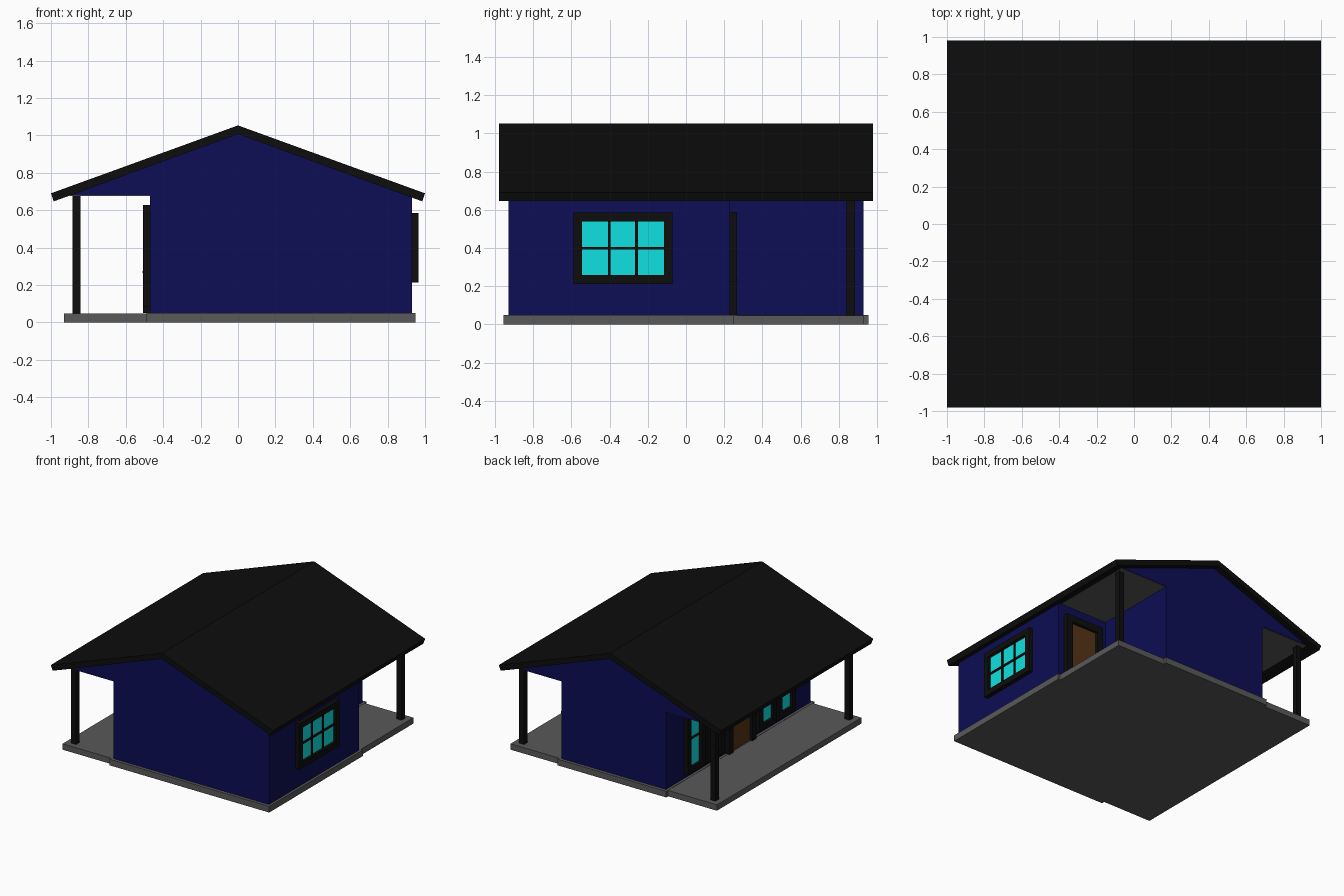
import bpy, bmesh
from math import radians
from mathutils import Matrix, Vector

if "Cube" in bpy.data.objects:
    bpy.data.objects.remove(bpy.data.objects["Cube"])


def material(name, rgb):
    m = bpy.data.materials.new(name)
    m.diffuse_color = (*rgb, 1)
    m.use_nodes = True
    m.node_tree.nodes["Principled BSDF"].inputs["Base Color"].default_value = m.diffuse_color
    return m


NAVY = material("navy_wall", (0.004, 0.004, 0.09))
BLACK = material("black_trim", (0.004, 0.004, 0.004))
STONE = material("grey_slab", (0.1, 0.1, 0.1))
GLASS = material("cyan_glass", (0.005, 0.75, 0.75))
WOOD = material("brown_wood", (0.09, 0.035, 0.008))
STEEL = material("steel", (0.3, 0.3, 0.3))


def finish(name, bm, mat):
    bmesh.ops.recalc_face_normals(bm, faces=bm.faces)
    me = bpy.data.meshes.new(name)
    bm.to_mesh(me)
    bm.free()
    me.materials.append(mat)
    ob = bpy.data.objects.new(name, me)
    bpy.context.collection.objects.link(ob)
    return ob


def boxes(name, spans, mat, matrix=Matrix()):
    """One object from boxes given as (x0, x1, y0, y1, z0, z1)."""
    bm = bmesh.new()
    for x0, x1, y0, y1, z0, z1 in spans:
        place = Matrix.Translation(((x0 + x1) / 2, (y0 + y1) / 2, (z0 + z1) / 2))
        size = Matrix.Diagonal((x1 - x0, y1 - y0, z1 - z0, 1))
        bmesh.ops.create_cube(bm, size=1, matrix=matrix @ place @ size)
    return finish(name, bm, mat)


def prism(name, points, push, mat):
    """Extrude a flat outline along the vector push."""
    bm = bmesh.new()
    face = bm.faces.new([bm.verts.new(p) for p in points])
    ext = bmesh.ops.extrude_face_region(bm, geom=[face], use_keep_orig=True)
    new = [v for v in ext["geom"] if isinstance(v, bmesh.types.BMVert)]
    bmesh.ops.translate(bm, verts=new, vec=Vector(push))
    return finish(name, bm, mat)


def facing(x, y, degrees):
    """Openings are modelled facing -y; this turns them onto a wall."""
    return Matrix.Translation((x, y, 0)) @ Matrix.Rotation(radians(degrees), 4, 'Z')


def window(name, m, width, z0, z1, cols, rows, rim=0.046, bar=0.014, out=0.035):
    w = width / 2
    frame = [(-w, -w + rim, -out, 0.005, z0, z1), (w - rim, w, -out, 0.005, z0, z1),
             (-w + rim, w - rim, -out, 0.005, z0, z0 + rim),
             (-w + rim, w - rim, -out, 0.005, z1 - rim, z1)]
    iw, ih = width - 2 * rim, z1 - z0 - 2 * rim
    for i in range(1, cols):
        x = -w + rim + iw * i / cols
        frame.append((x - bar / 2, x + bar / 2, -0.022, 0, z0 + rim, z1 - rim))
    for j in range(1, rows):
        z = z0 + rim + ih * j / rows
        frame.append((-w + rim, w - rim, -0.022, 0, z - bar / 2, z + bar / 2))
    boxes(name + "_frame", frame, BLACK, m)
    boxes(name + "_glass", [(-w + rim, w - rim, -0.012, 0.005, z0 + rim, z1 - rim)], GLASS, m)


def door(name, m, width=0.35, z0=0.05, z1=0.59, rim=0.055, out=0.037):
    w = width / 2
    boxes(name + "_frame", [(-w, -w + rim, -out, 0.005, z0, z1),
                            (w - rim, w, -out, 0.005, z0, z1),
                            (-w + rim, w - rim, -out, 0.005, z1 - rim, z1)], BLACK, m)
    boxes(name + "_panel", [(-w + rim, w - rim, -0.015, 0.005, z0, z1 - rim)], WOOD, m)
    # lever handle: stem and grip
    h = w - rim - 0.03
    boxes(name + "_handle", [(h - 0.006, h + 0.006, -0.035, -0.01, 0.264, 0.276),
                             (h - 0.06, h + 0.006, -0.04, -0.03, 0.264, 0.276)], STEEL, m)


def l_plan(left, right, end, notch_x, notch_y, z):
    return [(left, -end, z), (right, -end, z), (right, notch_y, z),
            (notch_x, notch_y, z), (notch_x, end, z), (left, end, z)]


# foundation and porch floors
prism("house_slab", l_plan(-0.49, 0.95, 0.955, 0.49, 0.25, 0), (0, 0, 0.05), STONE)
boxes("side_porch_floor", [(-0.93, -0.49, -0.93, 0.93, 0, 0.048)], STONE)
boxes("corner_porch_floor", [(0.49, 0.93, 0.25, 0.93, 0, 0.048)], STONE)

# walls and the gable block above them
prism("walls", l_plan(-0.47, 0.93, 0.93, 0.47, 0.23, 0.05), (0, 0, 0.63), NAVY)
prism("gable", [(-0.91, -0.93, 0.68), (0.91, -0.93, 0.68), (0, -0.93, 1.015)],
      (0, 1.86, 0), NAVY)

# porch ceilings
boxes("side_porch_ceiling", [(-0.9, -0.47, -0.925, 0.925, 0.676, 0.682)], STONE)
boxes("corner_porch_ceiling", [(0.47, 0.9, 0.23, 0.925, 0.676, 0.682)], STONE)

# roof: folded slab
prism("roof", [(0, -0.98, 1.053), (1, -0.98, 0.69), (0.985, -0.98, 0.647),
               (0, -0.98, 1.007), (-0.985, -0.98, 0.647), (-1, -0.98, 0.69)],
      (0, 1.96, 0), BLACK)

# porch posts
for name, x, y in (("side_front_post", -0.863, -0.863), ("side_back_post", -0.863, 0.863),
                   ("corner_post", 0.863, 0.863)):
    boxes(name, [(x - 0.022, x + 0.022, y - 0.022, y + 0.022, 0.045, 0.68)], BLACK)

# right wall window
window("right_window", facing(0.93, -0.33, 90), 0.52, 0.212, 0.585, 3, 2)

# tall narrow windows on the side porch
for i, y in enumerate((-0.585, -0.34, 0.34, 0.585)):
    window(f"porch_window_{i + 1}", facing(-0.47, y, -90), 0.225, 0.085, 0.628, 1, 2)

# doors
door("side_door", facing(-0.47, -0.01, -90), z1=0.628)
door("corner_door", facing(0.70, 0.23, 180))
